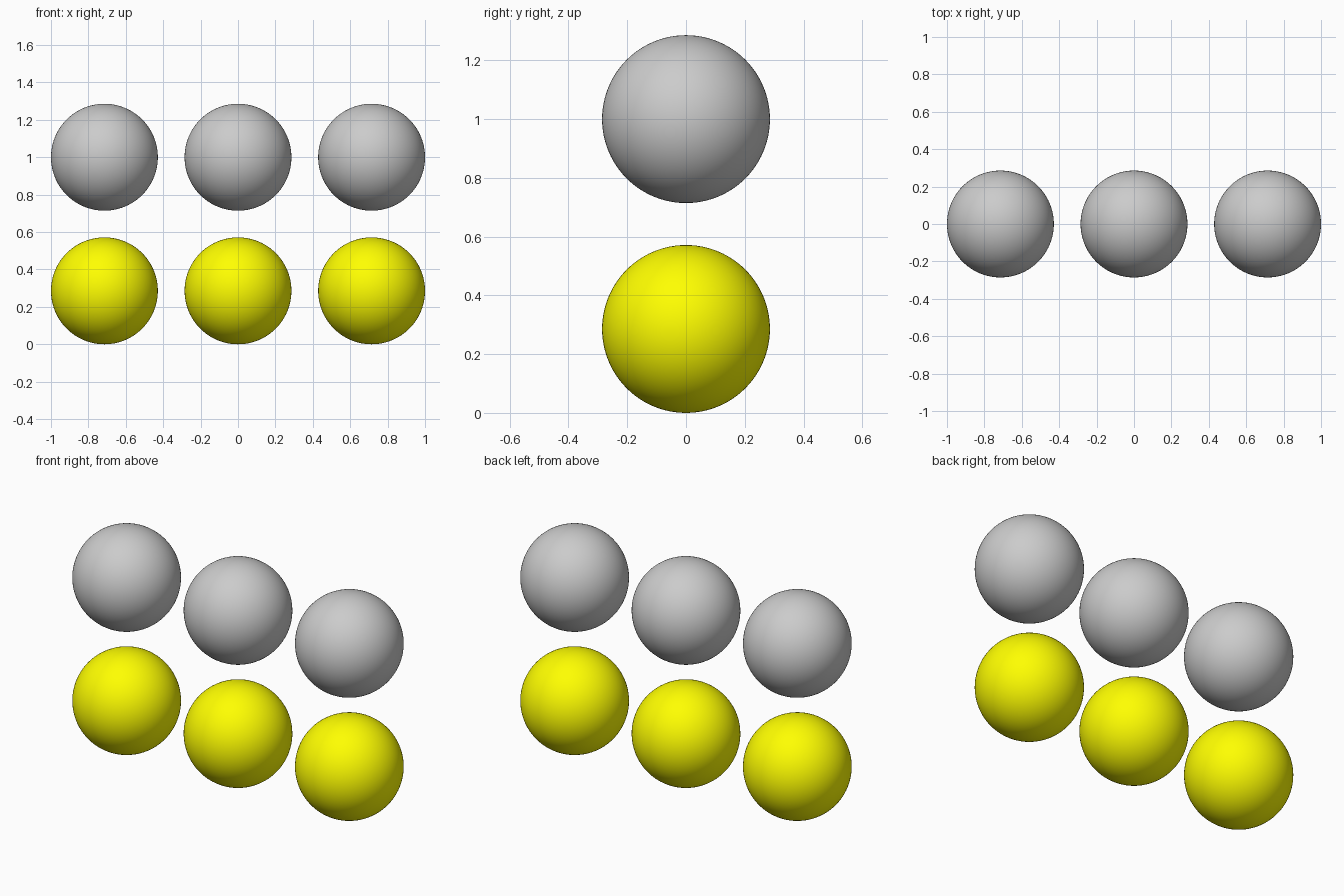
import bpy

if "Cube" in bpy.data.objects:
    bpy.data.objects.remove(bpy.data.objects["Cube"])

R = 2 / 7          # sphere radius
STEP = 2.5 * R     # centre-to-centre spacing

yellow = bpy.data.materials.new("yellow")
yellow.diffuse_color = (1.0, 1.0, 0.0, 1.0)
yellow.use_nodes = True
yellow.node_tree.nodes["Principled BSDF"].inputs["Base Color"].default_value = yellow.diffuse_color


def ball(name, x, z, material=None):
    bpy.ops.mesh.primitive_uv_sphere_add(
        segments=96, ring_count=48, radius=R, location=(x, 0, z))
    obj = bpy.context.object
    obj.name = name
    bpy.ops.object.shade_smooth()
    if material:
        obj.data.materials.append(material)


# Two rows of three balls: yellow below, grey above
for side, i in (("left", -1), ("middle", 0), ("right", 1)):
    ball(f"lower_ball_{side}", i * STEP, R, yellow)
    ball(f"upper_ball_{side}", i * STEP, R + STEP)
